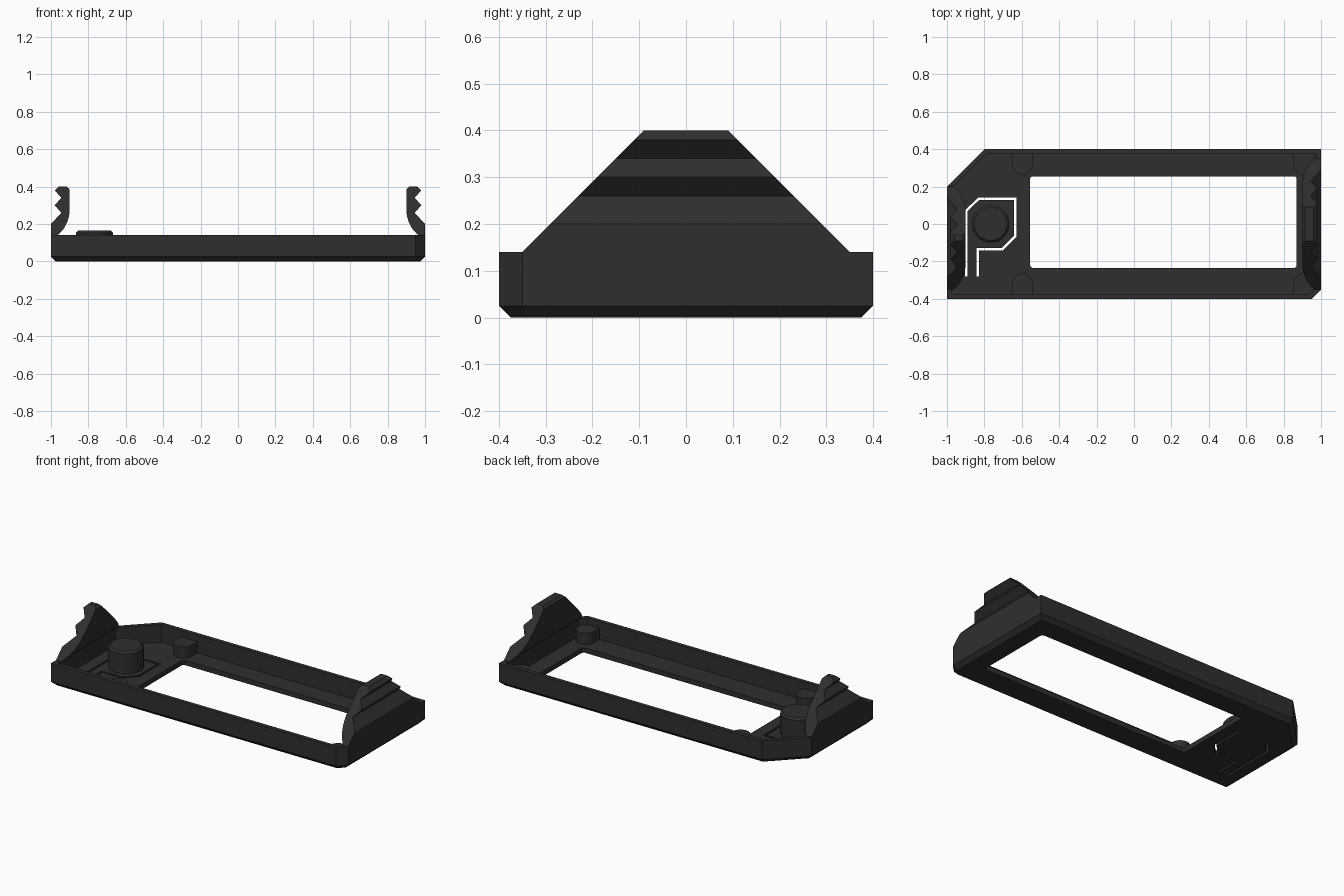
import bpy, bmesh, math
from mathutils import Vector

cube = bpy.data.objects.get("Cube")
if cube:
    bpy.data.objects.remove(cube, do_unlink=True)

black = bpy.data.materials.new("matte black plastic")
black.use_nodes = True
black.diffuse_color = (0.028, 0.028, 0.028, 1)
black.node_tree.nodes["Principled BSDF"].inputs["Base Color"].default_value = black.diffuse_color

RIM, FLOOR, WALL = 0.14, 0.03, 0.025


def loft(name, loops, smooth=False):
    """Skin a stack of equal closed loops and cap both ends."""
    bm = bmesh.new()
    rings = [[bm.verts.new(p) for p in loop] for loop in loops]
    n = len(rings[0])
    for a, b in zip(rings, rings[1:]):
        for i in range(n):
            j = (i + 1) % n
            bm.faces.new((a[i], a[j], b[j], b[i]))
    bm.faces.new(rings[0][::-1])
    bm.faces.new(rings[-1])
    bmesh.ops.recalc_face_normals(bm, faces=bm.faces)
    mesh = bpy.data.meshes.new(name)
    bm.to_mesh(mesh)
    bm.free()
    obj = bpy.data.objects.new(name, mesh)
    mesh.materials.append(black)
    bpy.context.collection.objects.link(obj)
    if smooth:
        bpy.ops.object.select_all(action="DESELECT")
        obj.select_set(True)
        bpy.context.view_layer.objects.active = obj
        bpy.ops.object.shade_smooth_by_angle(angle=math.radians(30))
    return obj


def offset(path, d, closed=True):
    """Shift a path to its left by d, with mitred corners."""
    pts, out = [Vector(p) for p in path], []
    n = len(pts)
    for i, p in enumerate(pts):
        dirs = []
        if closed or i > 0:
            dirs.append((p - pts[i - 1]).normalized())
        if closed or i < n - 1:
            dirs.append((pts[(i + 1) % n] - p).normalized())
        norms = [Vector((-v.y, v.x)) for v in dirs]
        m = (norms[0] + norms[-1]).normalized()
        out.append(p + m * d / m.dot(norms[0]))
    return out


def at(path, z):
    return [(p[0], p[1], z) for p in path]


def cut(target, cutter):
    mod = target.modifiers.new("cut", "BOOLEAN")
    mod.operation, mod.solver, mod.object = "DIFFERENCE", "EXACT", cutter
    bpy.context.view_layer.objects.active = target
    bpy.ops.object.modifier_apply(modifier=mod.name)
    bpy.data.objects.remove(cutter, do_unlink=True)


# Tray with cropped corners, chamfered underside and a thin rim
outline = [(-1, -0.4), (0.95, -0.4), (1, -0.35), (1, 0.4), (-0.8, 0.4), (-1, 0.2)]
inner = offset(outline, WALL)
tray = loft("tray", [at(inner, 0), at(outline, WALL), at(outline, RIM),
                     at(inner, RIM), at(inner, FLOOR)])

# Large window in the floor
window = [(-0.545, -0.235), (0.86, -0.235), (0.87, -0.225), (0.87, 0.245),
          (0.86, 0.255), (-0.545, 0.255), (-0.555, 0.245), (-0.555, -0.225)]
cut(tray, loft("window_cutter", [at(window, -0.1), at(window, 0.1)]))

# Narrow slot that frees the button's spring arm
slot = [(-0.836, -0.28), (-0.836, -0.134), (-0.703, -0.134), (-0.634, -0.064),
        (-0.634, 0.134), (-0.832, 0.134), (-0.897, 0.07), (-0.897, -0.28)]
ribbon = offset(slot, 0.0065, False) + offset(slot, -0.0065, False)[::-1]
cut(tray, loft("slot_cutter", [at(ribbon, -0.1), at(ribbon, 0.1)]))


# Round push button with a bevelled top
def circle(r, z, n=48):
    return [(-0.767 + r * math.cos(math.tau * i / n), r * math.sin(math.tau * i / n), z)
            for i in range(n)]


loft("button", [circle(0.1, 0.02), circle(0.1, 0.153), circle(0.088, 0.165)], True)

# Rounded bosses against the long walls
for end, cx in (("right", -0.597), ("left", 0.91)):
    for side, s in (("back", 1), ("front", -1)):
        arc = [math.pi * i / 16 for i in range(17)]
        shape = [(cx + 0.056 * math.cos(a), s * (0.32 - 0.056 * math.sin(a))) for a in arc]
        shape += [(cx - 0.056, s * 0.378), (cx + 0.056, s * 0.378)]
        loft(f"{side}_{end}_boss", [at(shape, 0.02), at(shape, 0.1)], True)

# Toothed clips: one section, tapering at 45 degrees towards the top
section = [(1, RIM), (1, 0.2), (0.945, 0.26), (0.98, 0.3), (0.945, 0.34),
           (0.98, 0.38), (0.96, 0.4), (0.915, 0.4), (0.9, 0.385)]
for i in range(11):
    a = math.radians(56) * i / 10
    section.append((0.9 + 0.148 * (1 - math.cos(a)), 0.28 - 0.169 * math.sin(a)))
section[-1] = (0.965, RIM)
for name, s, back in (("left_clip", 1, 0.35), ("right_clip", -1, 0.2)):
    loft(name, [[(s * x, -0.35 + z - RIM, z) for x, z in section],
                [(s * x, back - z + RIM, z) for x, z in section]], True)
